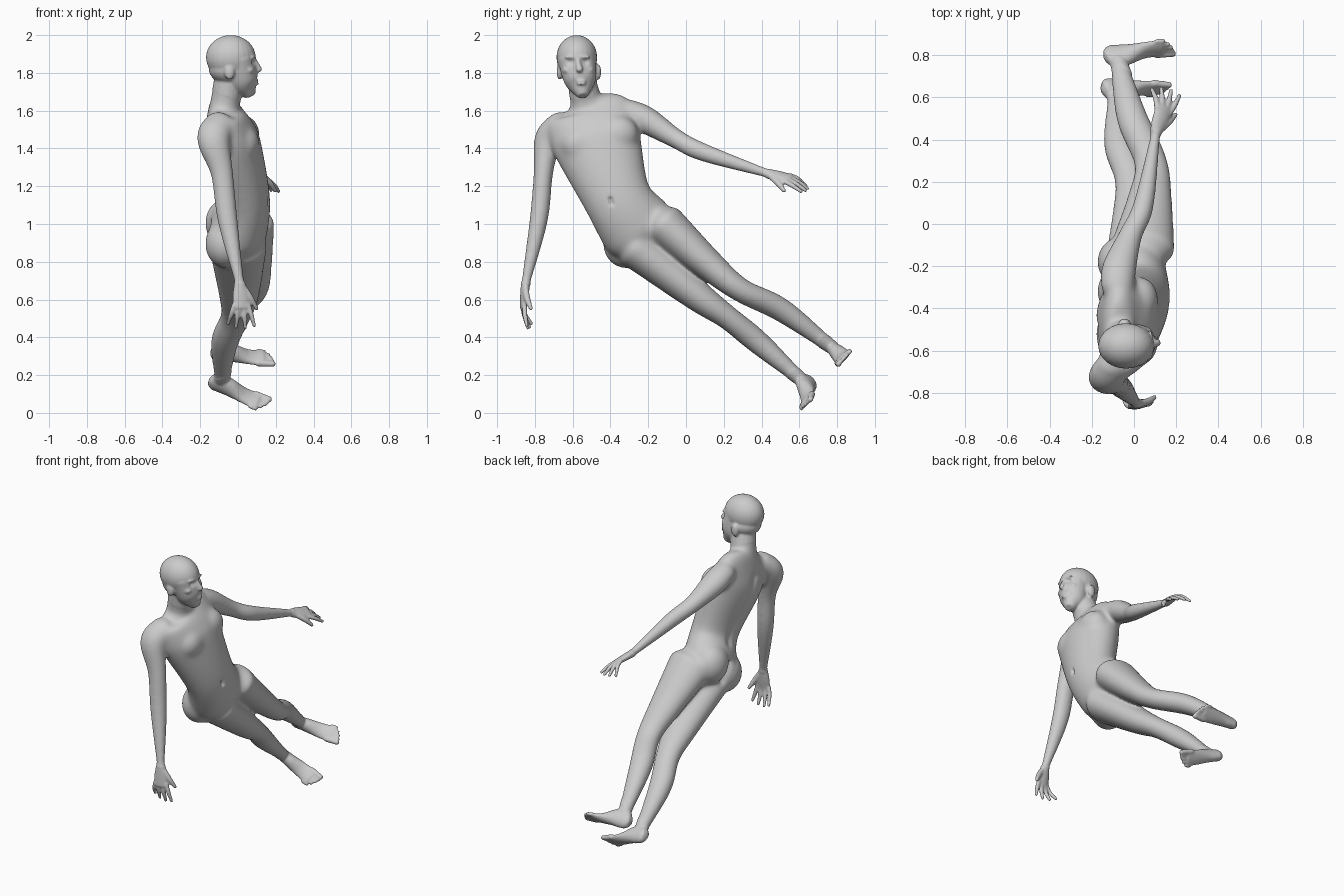
import bpy, bmesh, math
from mathutils import Vector, Matrix

default_cube = bpy.data.objects.get("Cube")
if default_cube:
    bpy.data.objects.remove(default_cube, do_unlink=True)

skin = bpy.data.materials.new("plain_grey")
skin.use_nodes = True
grey = (.6, .6, .6, 1)
skin.diffuse_color = grey
skin.node_tree.nodes["Principled BSDF"].inputs["Base Color"].default_value = grey

front = Vector((1, 0, 0))
fine_areas = []          # spots such as hands that keep their small forms
bm = bmesh.new()


def spline(points, steps):
    """Smooth curve through points of any dimension."""
    padded = [2 * points[0] - points[1], *points, 2 * points[-1] - points[-2]]
    for i in range(1, len(padded) - 2):
        before, start, end, after = padded[i - 1:i + 3]
        for k in range(steps):
            t = k / steps
            pull_in, pull_out = (end - before) / 2, (after - start) / 2
            ease = t * t * (3 - 2 * t)
            yield (start.lerp(end, ease) + pull_in * t * (1 - t) ** 2
                   - pull_out * t * t * (1 - t))
    yield points[-1]


def loft(sections, facing=front, steps=6, sides=20):
    """Closed tube; each section is a centre, half width and half depth."""
    path = [(p.xyz, p[3], p[4]) for p in
            spline([Vector((*c, w, d)) for c, w, d in sections], steps)]
    rings = []
    for i, (centre, wide, deep) in enumerate(path):
        ahead, behind = path[min(i + 1, len(path) - 1)][0], path[max(i - 1, 0)][0]
        rings.append((centre, (ahead - behind).normalized(), wide, deep))
    for end, sign in ((0, -1), (-1, 1)):     # rounded ends
        centre, along, wide, deep = rings[end]
        tip = centre + along * sign * min(wide, deep) * .6
        rings.insert(0 if sign < 0 else len(rings), (tip, along, wide * .6, deep * .6))
    loops = []
    for centre, along, wide, deep in rings:
        side = facing.cross(along).normalized()
        fore = along.cross(side)
        angles = [math.tau * k / sides for k in range(sides)]
        loops.append([bm.verts.new(centre + side * wide * math.cos(a) + fore * deep * math.sin(a))
                      for a in angles])
    for lower, upper in zip(loops, loops[1:]):
        for k in range(sides):
            bm.faces.new((lower[k], lower[k - 1], upper[k - 1], upper[k]))
    bm.faces.new(loops[0])
    bm.faces.new(loops[-1])


def blob(centre, radii):
    place = Matrix.Translation(centre) @ Matrix.Diagonal((*radii, 1))
    bmesh.ops.create_uvsphere(bm, u_segments=24, v_segments=16, radius=1, matrix=place)


def limb(joints, radii, depth_ratio):
    """Tube through the joints, deeper than wide at the root and round at the end."""
    loft([(j, r, r * (depth_ratio - .06 * i)) for i, (j, r) in enumerate(zip(joints, radii))])


def basis(direction, guide):
    """Unit direction, and the guide squared up against it."""
    along = Vector(direction).normalized()
    guide = Vector(guide)
    return along, (guide - along * guide.dot(along)).normalized()


def foot(ankle, direction, up, inner):
    """Heel to ball on a flat sole, then five toes; inner is the big toe side."""
    along, up = basis(direction, up)
    across = up.cross(along) * inner
    origin = ankle - up * .095
    fine_areas.append((origin + along * .1, .18))
    sole = []
    for k in range(7):
        t = k / 6
        thick = .016 + .046 * math.exp(-((t - .2) / .4) ** 2)
        sole.append((origin + along * (.26 * t - .05) + up * thick, .034 + .022 * t, thick))
    loft(sole, up, steps=2)
    for i in range(5):
        r = .0125 if i else .018
        base = origin + along * .18 + across * (.04 - .0225 * i) + up * .018
        tip = base + along * (.085 - .003 * i * i) - up * .006
        loft([(base, r, r), (tip, r * .85, r * .85)], up, sides=12)


def hand(wrist, direction, thumb_side, curl_sign, size):
    """Palm, four slightly curled fingers and a thumb."""
    along, across = basis(direction, thumb_side)
    inward = along.cross(across) * curl_sign
    fine_areas.append((wrist + along * .15, .16))

    def digit(start, end, bend, thick, thin):
        base, tip = [wrist + size * (along * f + across * s) for f, s in (start, end)]
        middle = base.lerp(tip, .5) + inward * bend * .3
        loft([(base, thick, thick), (middle, thick, thick), (tip + inward * bend, thin, thin)],
             inward, sides=12)

    loft([(wrist + along * reach * size, wide, thin) for reach, wide, thin in
          ((-.02, .026, .025), (.04, .042, .022), (.1, .046, .016))], inward)
    for i in range(4):
        length = .1 - .006 * (i - 1) ** 2
        place, fan = .03 - .02 * i, .25 - .19 * i
        digit((.085, place), (.085 + length, place + fan * length), .02 + .015 * i, .0135, .01)
    digit((.02, .02), (.105, .07), .03, .017, .011)


# Torso from the neck base down to the crotch
loft([((-.06, -.53, 1.65), .08, .07), ((-.07, -.51, 1.6), .22, .09),
      ((-.05, -.49, 1.5), .24, .135), ((-.025, -.46, 1.4), .23, .15),
      ((.035, -.36, 1.13), .18, .135), ((0, -.25, .97), .2, .155),
      ((0, -.18, .88), .13, .11)], sides=32)
for side in (-1, 1):     # chest and seat muscles follow the tilt of the body
    blob((.03, -.46 + side * .1, 1.45 + side * .025), (.085, .11, .1))
    blob((-.065, -.25 + side * .07, .95 + side * .055), (.11, .12, .13))

# Neck, skull and face
loft([((-.075, -.52, 1.6), .09, .08), ((-.04, -.56, 1.8), .07, .08)])
blob((-.038, -.578, 1.882), (.132, .108, .118))
blob((-.045, -.57, 1.82), (.11, .1, .08))
loft([((0, -.58, 1.88), .1, .088), ((.025, -.56, 1.76), .085, .082), ((.055, -.55, 1.7), .045, .045)])
loft([((.09, -.573, 1.865), .01, .012), ((.112, -.563, 1.815), .019, .017)])   # nose
for lip in (1.757, 1.743):
    blob((.097, -.555, lip), (.014, .025, .008))
blob((.078, -.575, 1.883), (.018, .07, .01))     # brow
for side in (-1, 1):     # ears and cheekbones
    blob((-.045, -.567 + side * .102, 1.805), (.027, .016, .042))
    blob((.05, -.57 + side * .058, 1.815), (.035, .027, .022))
fine_areas.append((Vector((0, -.57, 1.85)), .19))

# Arms: the right one hangs, the left one reaches out
right_wrist, left_wrist = Vector((.01, -.85, .68)), Vector((.105, .44, 1.265))
arm_radii = (.065, .073, .053, .05, .026)
limb([(-.09, -.66, 1.54), (-.13, -.73, 1.45), (-.085, -.755, 1.27),
      (-.055, -.78, 1.02), right_wrist], arm_radii, 1.28)
limb([(-.08, -.31, 1.6), (-.07, -.21, 1.55), (-.015, -.05, 1.45),
      (.045, .09, 1.38), left_wrist], arm_radii, 1.2)
hand(right_wrist, (.06, -.1, -1), (1, .15, 0), -1, 1.25)
hand(left_wrist, (.32, .9, -.22), (.8, -.2, -.45), 1, 1.2)

# Legs
right_ankle, left_ankle = Vector((-.085, .61, .175)), Vector((-.075, .775, .345))
leg_radii = (.115, .083, .065, .064, .037)
limb([(0, -.27, .88), (.005, .06, .62), (-.015, .22, .505),
      (-.07, .38, .375), right_ankle], leg_radii, 1.35)
limb([(.04, -.12, 1), (.075, .12, .785), (.08, .29, .65),
      (-.01, .505, .545), left_ankle], leg_radii, 1.35)
foot(right_ankle, (.93, -.15, -.3), (0, -.75, .65), 1)
foot(left_ankle, front, (0, -.72, .69), -1)

# Fuse all parts into one skin
bmesh.ops.recalc_face_normals(bm, faces=bm.faces)
parts = bpy.data.meshes.new("parts")
bm.to_mesh(parts)
bm.free()
body = bpy.data.objects.new("human_figure", parts)
bpy.context.collection.objects.link(body)
remesh = body.modifiers.new("fuse", "REMESH")
remesh.mode = "VOXEL"
remesh.voxel_size = .0065
evaluated = body.evaluated_get(bpy.context.evaluated_depsgraph_get())
mesh = bpy.data.meshes.new_from_object(evaluated)
body.modifiers.clear()
body.data = mesh
bpy.data.meshes.remove(parts)

# Relax the skin: strongly on torso and limbs, lightly on head, hands and feet
bm = bmesh.new()
bm.from_mesh(mesh)
broad = [v for v in bm.verts if all((v.co - c).length > r for c, r in fine_areas)]
for verts, rounds in ((bm.verts, 3), (broad, 45)):
    for _ in range(rounds):
        bmesh.ops.smooth_vert(bm, verts=verts, factor=.5,
                              use_axis_x=True, use_axis_y=True, use_axis_z=True)


def press(start, end, radius, push):
    """Move the skin along x around a short line, with a soft falloff."""
    start, end = Vector(start), Vector(end)
    line = end - start
    for v in bm.verts:
        t = min(max((v.co - start).dot(line) / line.length_squared, 0), 1)
        distance = (v.co - start - line * t).length / radius
        if distance < 3:
            v.co.x += push * math.exp(-distance ** 2)


# Eye sockets, mouth, navel, spine and seat cleft
for eye in (-.61, -.535):
    press((.085, eye - .005, 1.857), (.085, eye + .005, 1.857), .016, -.012)
    press((.085, eye - .005, 1.857), (.085, eye + .005, 1.857), .008, .006)
press((.11, -.572, 1.75), (.11, -.537, 1.75), .005, -.004)
press((.165, -.4, 1.13), (.165, -.395, 1.11), .012, -.014)
press((-.18, -.5, 1.5), (-.1, -.32, 1.1), .03, .014)
press((-.16, -.27, 1), (-.15, -.2, .9), .022, .025)

bm.to_mesh(mesh)
bm.free()
mesh.materials.append(skin)
mesh.shade_smooth()
